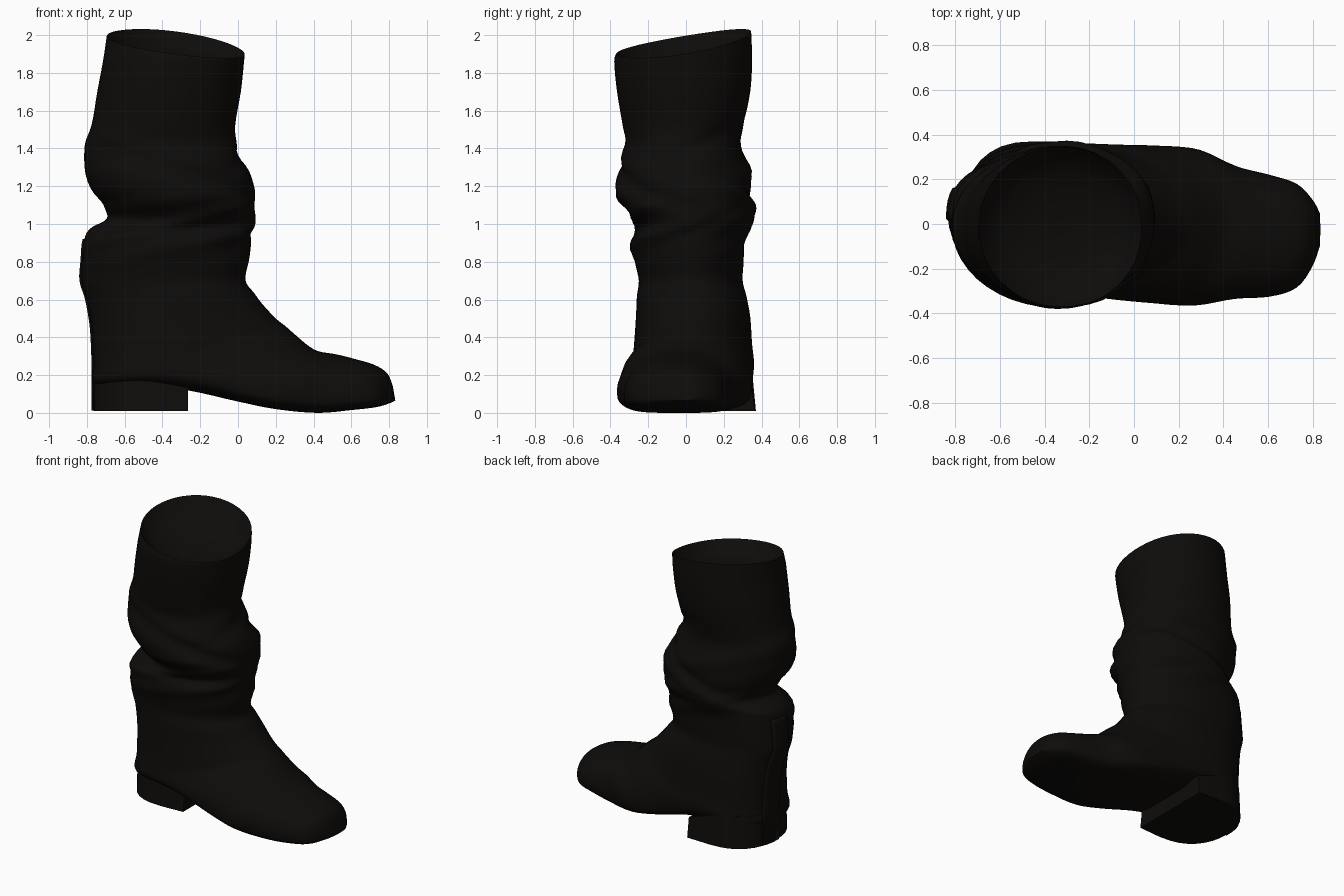
import bpy, bmesh, math

if "Cube" in bpy.data.objects:
    bpy.data.objects.remove(bpy.data.objects["Cube"])

SEG, STEPS = 44, 4
leather = bpy.data.materials.new("black_leather")
leather.diffuse_color = (0.0045, 0.0037, 0.003, 1)
leather.use_nodes = True
leather.node_tree.nodes["Principled BSDF"].inputs["Base Color"].default_value = leather.diffuse_color

# Shaft sections: height, front x, back x, y min, y max
SHAFT = [
    (1.95, .035, -.695, -.37, .345), (1.86, .032, -.715, -.38, .35),
    (1.70, .015, -.745, -.365, .34), (1.52, -.015, -.775, -.335, .305),
    (1.42, 0, -.81, -.32, .29), (1.28, .06, -.81, -.365, .33),
    (1.18, .09, -.775, -.37, .35), (1.10, .10, -.71, -.33, .36),
    (1.03, .095, -.69, -.27, .355), (.98, .085, -.775, -.25, .33),
    (.92, .075, -.812, -.28, .31), (.80, .055, -.825, -.27, .305),
    (.70, .04, -.83, -.25, .30)]

# Foot sections: instep x, z, sole x, z, y min, y max
FOOT = [
    (.085, .635, -.80, .60, -.26, .32), (.13, .575, -.775, .45, -.265, .34),
    (.20, .50, -.765, .26, -.275, .35), (.25, .46, -.752, .15, -.285, .36),
    (.29, .425, -.50, .14, -.31, .36), (.33, .39, -.27, .12, -.335, .355),
    (.38, .35, 0, .06, -.355, .35), (.43, .325, .20, .02, -.365, .335),
    (.52, .31, .42, 0, -.335, .26), (.62, .285, .60, .015, -.325, .22),
    (.72, .255, .73, .03, -.285, .18), (.79, .21, .80, .05, -.19, .11),
    (.82, .14, .833, .065, -.10, .05)]

# Leather folds: height, centre angle, slope, size, thickness
FOLDS = [
    (1.00, -1.6, .12, .09, .035), (.89, -1.4, .10, .07, .04),
    (1.24, -1.1, -.16, -.08, .05), (1.11, -1.9, .05, .05, .035),
    (1.38, -1.7, -.12, .04, .05), (1.08, 1.7, -.12, .05, .035),
    (.96, 1.5, .14, .06, .04), (1.30, 1.6, .12, .06, .05),
    (1.20, 1.2, -.15, -.06, .04), (1.40, .15, .15, -.06, .04),
    (1.00, .3, .15, -.04, .04)]

# Rows: front x, z, back x, z, y min, y max, widest position, lower squareness
rows = [(f, z, b, z, y0, y1, .5, 1) for z, f, b, y0, y1 in SHAFT]
rows[0] = (.035, 1.90, -.695, 1.995, -.37, .345, .5, 1)
for i, r in enumerate(FOOT):
    s = min(1, i / 6)
    rows.append(r + (.5 - .2 * s, 1 - .48 * s))


def section(v):
    """Smoothly interpolated row at position v."""
    i = min(int(v), len(rows) - 2)
    u = v - i
    a, b, c, d = (rows[max(0, min(len(rows) - 1, j))] for j in range(i - 1, i + 3))
    return [q + .5 * u * (r - p + u * (2*p - 5*q + 4*r - s + u * (3*(q - r) + s - p)))
            for p, q, r, s in zip(a, b, c, d)]


def surface(v, t, inset=0, drop=0):
    """Point on the boot skin; t = 0 at the front, pi at the back."""
    px, pz, qx, qz, y0, y1, k, e = section(v)
    c, s = math.cos(t), math.sin(t)
    p = e if c < 0 else .95
    if c < 0 and s > 0:                     # fuller outer ankle
        p = min(e, 1 - .22 * max(0, min(1, (v - 8) / 2)))
    c2 = math.copysign(abs(c) ** p, c)
    s2 = math.copysign(abs(s) ** p, s)
    h = c2 * (1 - k if c > 0 else k)
    x, z = h * (px - qx), h * (pz - qz)
    y = s2 * (y1 - y0) / 2
    cx, cz = qx + k * (px - qx), qz + k * (pz - qz)
    g = 1 - inset
    for z0, tc, slope, amp, w in FOLDS:
        win = max(0, math.cos(t - tc))
        g += amp * win * math.exp(-((cz + z - z0 - slope * math.sin(t - tc)) / w) ** 2)
    lean = max(0, 1 - v) * (.06 * s + .012 * (1 - c * c))   # uneven rim
    return (cx + x * g, (y0 + y1) / 2 + y * g, cz + z * g + lean * g - drop)


def finish(name, bm, angle):
    bmesh.ops.recalc_face_normals(bm, faces=bm.faces)
    me = bpy.data.meshes.new(name)
    bm.to_mesh(me)
    bm.free()
    me.materials.append(leather)
    ob = bpy.data.objects.new(name, me)
    bpy.context.collection.objects.link(ob)
    bpy.ops.object.select_all(action='DESELECT')
    ob.select_set(True)
    bpy.context.view_layer.objects.active = ob
    bpy.ops.object.shade_smooth_by_angle(angle=math.radians(angle))
    return ob


def loft(name, rings, closed=True, cap=False, angle=50):
    bm = bmesh.new()
    vs = [[bm.verts.new(p) for p in r] for r in rings]
    n = len(rings[0])
    for a, b in zip(vs, vs[1:]):
        for j in range(n if closed else n - 1):
            k = (j + 1) % n
            bm.faces.new((a[j], a[k], b[k], b[j]))
    if cap:
        bm.faces.new(vs[-1])
    return finish(name, bm, angle)


angles = [2 * math.pi * j / SEG for j in range(SEG)]
last = len(rows) - 1

# Upper: shaft, ankle, foot and sole in one skin
loft("boot_upper", [[surface(i / STEPS, t) for t in angles]
                    for i in range(last * STEPS + 1)], cap=True)

# Lining: soft rim and shallow dished closure inside the shaft
loft("shaft_lining", [[surface(0, t, a, d) for t in angles] for a, d in
                      ((0, 0), (.04, .02), (.12, .06), (.3, .10), (.55, .12), (.85, .13))],
     cap=True)

# Back strap running down to the heel
strap_rows = [[surface(i / STEPS, math.pi - a, -.008) for a in (.40, .3, .2, .1, 0)]
              for i in range(10 * STEPS, 15 * STEPS + 1)]
strap_rows.append([(x, y, .012) for x, y, z in strap_rows[-1]])
strap = loft("back_strap", strap_rows, closed=False)
mod = strap.modifiers.new("thickness", 'SOLIDIFY')
mod.thickness = .012
mod.offset = 0

# Heel block: straight breast, rounded back
outline = [(-.265, .365), (-.265, -.25)]
for j in range(17):
    a = -math.pi / 2 + math.pi * j / 16
    outline.append((-.44 - .325 * abs(math.cos(a)) ** .8,
                    .055 + .315 * math.copysign(abs(math.sin(a)) ** .9, math.sin(a))))
bm = bmesh.new()
base = bm.faces.new([bm.verts.new((x, y, .01)) for x, y in outline])
top = bmesh.ops.extrude_face_region(bm, geom=[base], use_keep_orig=True)
lifted = [v for v in top["geom"] if isinstance(v, bmesh.types.BMVert)]
for v in lifted:                            # seat rises to meet the heel counter
    v.co.z = .15 + .09 * min(1, max(0, (-.3 - v.co.x) / .2))
    v.co.y = .05 + (v.co.y - .05) * .94
finish("heel_block", bm, 40)
